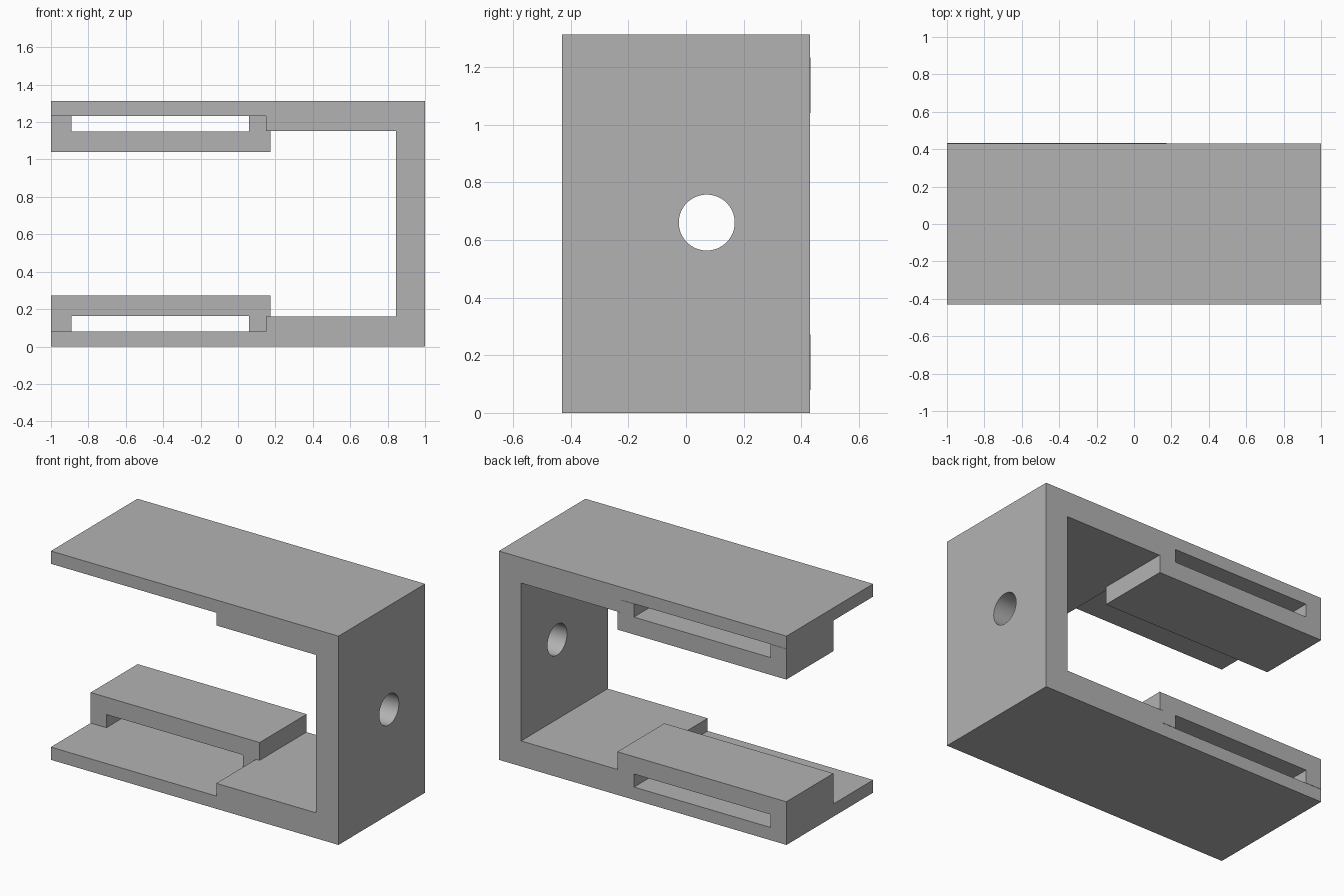
import bpy
import bmesh
from mathutils import Matrix

cube = bpy.data.objects.get("Cube")
if cube:
    bpy.data.objects.remove(cube, do_unlink=True)

HEIGHT = 1.312
DEPTH = 0.43

grey = bpy.data.materials.new("plain grey")
grey.use_nodes = True
grey.diffuse_color = (0.45, 0.45, 0.45, 1)
grey.node_tree.nodes["Principled BSDF"].inputs["Base Color"].default_value = grey.diffuse_color


def make_object(name, bm):
    bmesh.ops.recalc_face_normals(bm, faces=bm.faces)
    mesh = bpy.data.meshes.new(name)
    bm.to_mesh(mesh)
    bm.free()
    mesh.materials.append(grey)
    obj = bpy.data.objects.new(name, mesh)
    bpy.context.collection.objects.link(obj)
    return obj


def extrude_profile(name, points, y0, y1):
    """Extrude an (x, z) outline along y."""
    bm = bmesh.new()
    face = bm.faces.new([bm.verts.new((x, y0, z)) for x, z in points])
    new = bmesh.ops.extrude_face_region(bm, geom=[face])["geom"]
    verts = [g for g in new if isinstance(g, bmesh.types.BMVert)]
    bmesh.ops.translate(bm, verts=verts, vec=(0, y1 - y0, 0))
    return make_object(name, bm)


def flipped(points):
    """Mirror an outline about the middle height."""
    return [(x, HEIGHT - z) for x, z in reversed(points)]


# C-shaped frame: stepped lower arm, end wall, stepped upper arm
lower_arm = [(0.845, 0.16), (0.15, 0.16), (0.15, 0.08), (-1, 0.08), (-1, 0), (1, 0)]
frame = extrude_profile("clamp_frame", lower_arm + flipped(lower_arm), -DEPTH, DEPTH)

# Round hole through the end wall
bm = bmesh.new()
turn = Matrix.Translation((0.92, 0.072, 0.66)) @ Matrix.Rotation(1.5707963, 4, "Y")
bmesh.ops.create_cone(bm, cap_ends=True, segments=64, radius1=0.097, radius2=0.097,
                      depth=0.4, matrix=turn)
cutter = make_object("hole_cutter", bm)
cutter.hide_render = True
cut = frame.modifiers.new("hole", "BOOLEAN")
cut.operation = "DIFFERENCE"
cut.solver = "EXACT"
cut.object = cutter
bpy.context.view_layer.objects.active = frame
frame.select_set(True)
bpy.ops.object.modifier_apply(modifier=cut.name)
bpy.data.objects.remove(cutter, do_unlink=True)
bpy.ops.object.shade_smooth_by_angle()

# Slotted pads on the back half of each arm
pad = [(-1, 0.08), (-0.89, 0.08), (-0.89, 0.163), (0.06, 0.163), (0.06, 0.08),
       (0.15, 0.08), (0.15, 0.16), (0.175, 0.16), (0.175, 0.272), (-1, 0.272)]
for name, outline in (("lower_pad", pad), ("upper_pad", flipped(pad))):
    extrude_profile(name, outline, -0.035, DEPTH + 0.002)
